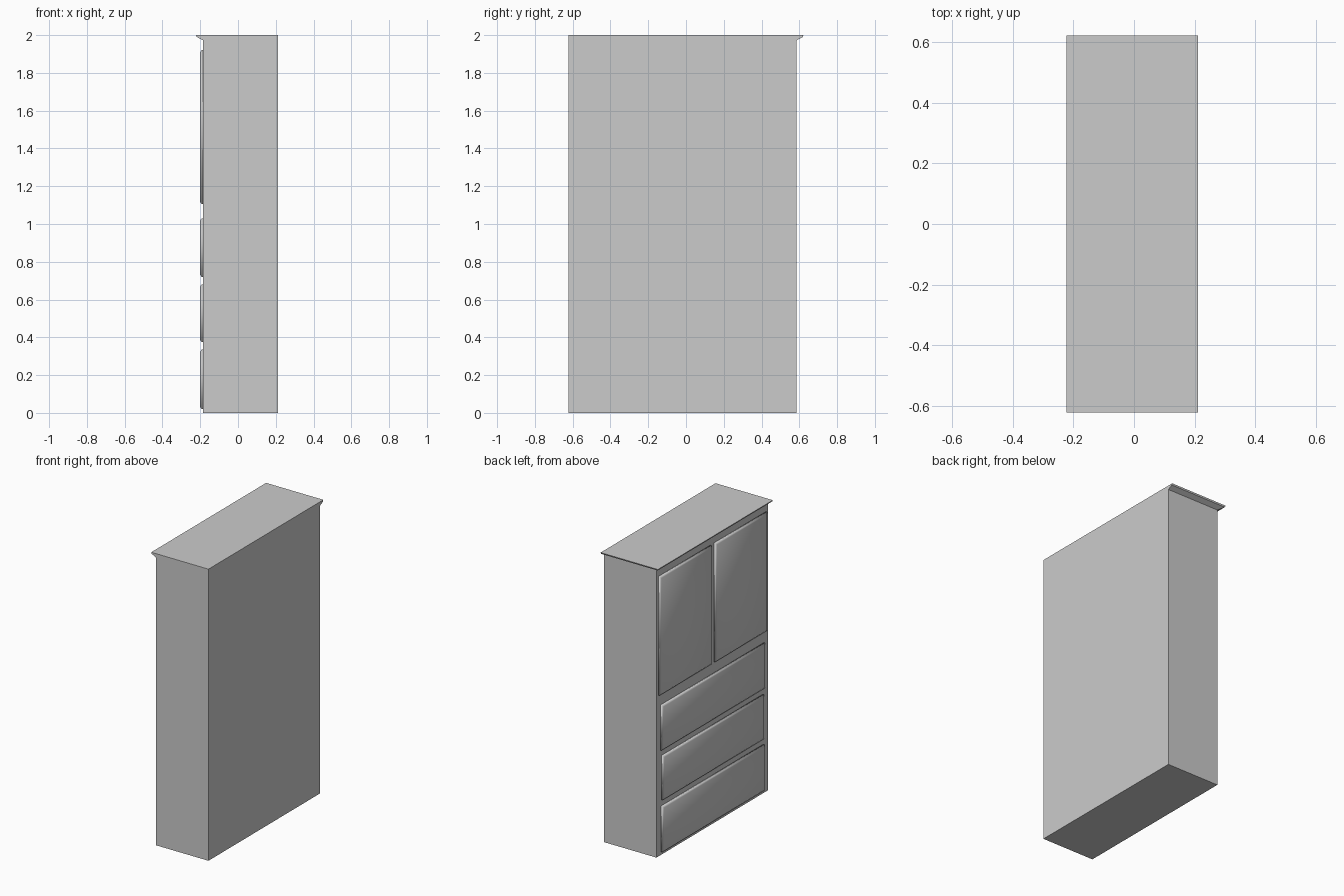
import bpy, bmesh

if "Cube" in bpy.data.objects:
    bpy.data.objects.remove(bpy.data.objects["Cube"])

BACK, FRONT = 0.212, -0.185      # carcass depth along x (doors face -x)
Y0, Y1 = -0.623, 0.585           # carcass width along y
MID = (Y0 + Y1) / 2


def loft(name, rings, smooth=False):
    """Solid through a stack of four-point rings, capped at both ends."""
    bm = bmesh.new()
    loops = [[bm.verts.new(p) for p in ring] for ring in rings]
    for a, b in zip(loops, loops[1:]):
        for i in range(4):
            j = (i + 1) % 4
            bm.faces.new((a[i], a[j], b[j], b[i]))
    bm.faces.new(loops[0][::-1])
    bm.faces.new(loops[-1])
    bmesh.ops.recalc_face_normals(bm, faces=bm.faces)
    for f in bm.faces:
        f.smooth = smooth
    mesh = bpy.data.meshes.new(name)
    bm.to_mesh(mesh)
    bm.free()
    obj = bpy.data.objects.new(name, mesh)
    bpy.context.collection.objects.link(obj)
    return obj


def flat_ring(z, out):
    """Horizontal outline, widened only on the door side and the +y end."""
    return [(FRONT - out, Y0, z), (BACK, Y0, z),
            (BACK, Y1 + out, z), (FRONT - out, Y1 + out, z)]


def panel(name, y0, y1, z0, z1):
    """Raised front with a softly shaded chamfered edge."""
    def ring(x, c):
        return [(x, y0 + c, z0 + c), (x, y1 - c, z0 + c),
                (x, y1 - c, z1 - c), (x, y0 + c, z1 - c)]
    loft(name, [ring(FRONT, 0), ring(FRONT - 0.008, 0),
                ring(FRONT - 0.016, 0.012)], smooth=True)


# Carcass and cornice
loft("carcass", [flat_ring(0, 0), flat_ring(1.972, 0)])
loft("cornice", [flat_ring(1.972, 0), flat_ring(1.99, 0.033),
                 flat_ring(2.0, 0.037)])

# Pair of upper doors
for side, label in ((1, "left"), (-1, "right")):
    ends = sorted((MID + side * 0.02, MID + side * 0.583))
    panel(f"{label}_door", ends[0], ends[1], 1.105, 1.92)

# Three drawers, bottom to top
drawers = ((0.02, 0.335, 0.555), (0.375, 0.68, 0.55), (0.72, 1.03, 0.56))
for i, (z0, z1, half) in enumerate(drawers, 1):
    panel(f"drawer_front_{i}", MID - half, MID + half, z0, z1)
